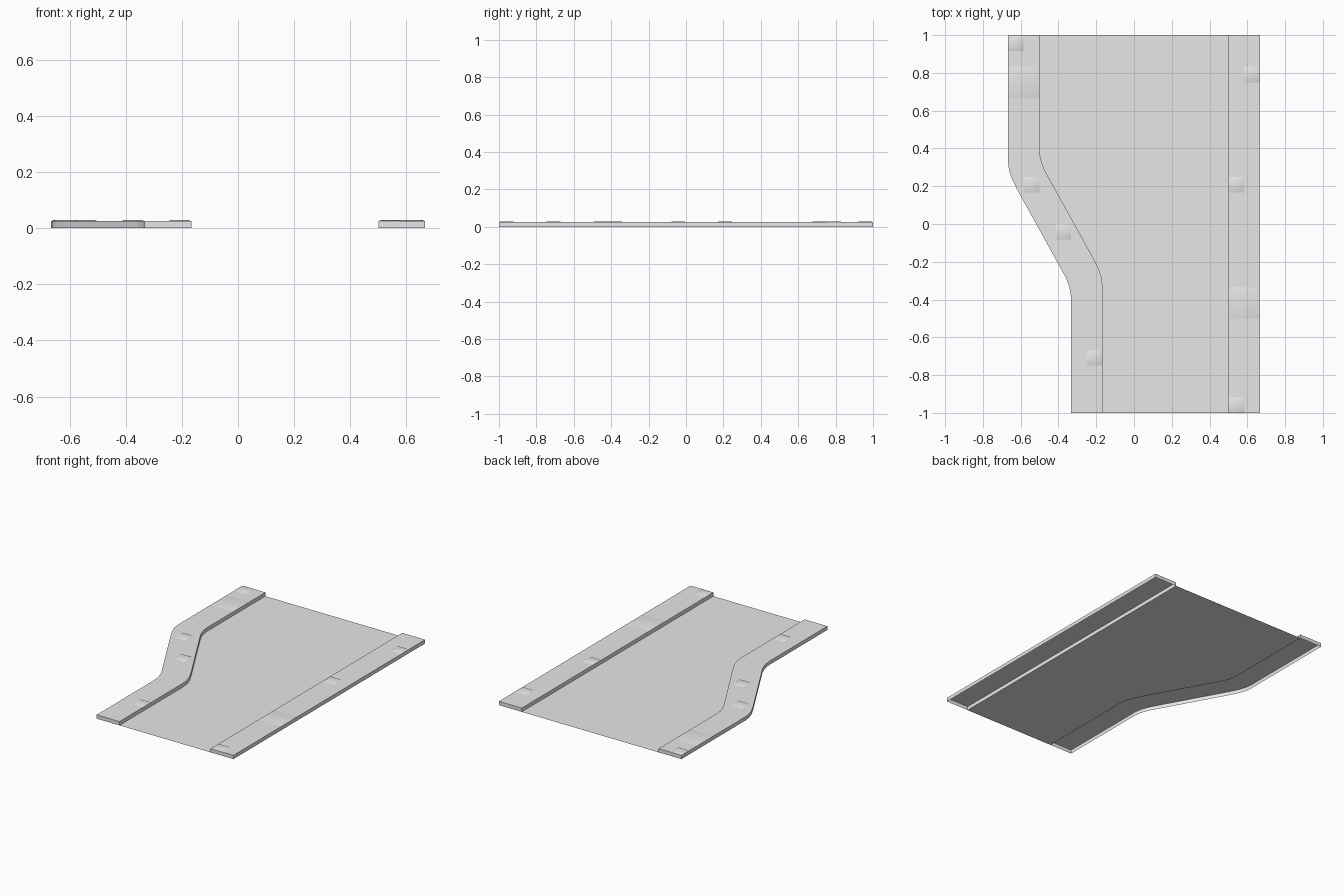
import bpy
import bmesh

cube = bpy.data.objects.get("Cube")
if cube:
    bpy.data.objects.remove(cube, do_unlink=True)

CURB = 0.025     # curb height
STONE = 0.0045   # rise of the loose paving stones
UNIT = 1 / 12    # paving module

grey = bpy.data.materials.new("plain_grey")
grey.use_nodes = True
grey.diffuse_color = (0.8, 0.8, 0.8, 1)
grey.node_tree.nodes["Principled BSDF"].inputs["Base Color"].default_value = (0.8, 0.8, 0.8, 1)


def finish(name, bm, smooth=False):
    mesh = bpy.data.meshes.new(name)
    for face in bm.faces:
        face.smooth = smooth
    bm.to_mesh(mesh)
    bm.free()
    mesh.materials.append(grey)
    obj = bpy.data.objects.new(name, mesh)
    bpy.context.collection.objects.link(obj)
    return obj


def ribbon(bm, left, right, z):
    """Upward-facing strip between two paths running from back to front."""
    a = [bm.verts.new((x, y, z)) for x, y in left]
    b = [bm.verts.new((x, y, z)) for x, y in right]
    for i in range(len(a) - 1):
        bm.faces.new((a[i], a[i + 1], b[i + 1], b[i]))
    return a, b


def curb(name, left, right):
    """Raised strip with side and end walls, open underneath."""
    bm = bmesh.new()
    a, b = ribbon(bm, left, right, CURB)
    rim = a + b[::-1]
    low = [bm.verts.new((v.co.x, v.co.y, 0)) for v in rim]
    for i in range(len(rim)):
        j = (i + 1) % len(rim)
        bm.faces.new((rim[j], rim[i], low[i], low[j]))
    return finish(name, bm)


def stone(name, x, y, size):
    """Slightly raised paving stone with softened sloping edges."""
    bm = bmesh.new()
    rings = []
    for inset, z in ((0, CURB), (size * 0.12, CURB + STONE)):
        lo, hi = inset, size - inset
        rings.append([bm.verts.new((x + u, y + v, z))
                      for u, v in ((lo, lo), (hi, lo), (hi, hi), (lo, hi))])
    base, top = rings
    bm.faces.new(top)
    for i in range(4):
        j = (i + 1) % 4
        bm.faces.new((base[i], base[j], top[j], top[i]))
    return finish(name, bm, smooth=True)


# Outer edge of the bending curb; the inner edge is its half-turn copy
outer = [(-0.667, 1), (-0.667, 0.333), (-0.662, 0.285), (-0.647, 0.24), (-0.62, 0.185),
         (-0.36, -0.285), (-0.347, -0.32), (-0.338, -0.35), (-0.333, -0.39), (-0.333, -1)]
inner = [(-0.8333 - x, -y) for x, y in reversed(outer)]

curb("bent_curb", outer, inner)
curb("straight_curb", [(0.5, 1), (0.5, -1)], [(0.667, 1), (0.667, -1)])

# Flat road between the curbs
bm = bmesh.new()
ribbon(bm, inner, [(0.5, y) for x, y in inner], 0)
finish("road", bm)

# Paving stones: column, row and size in paving modules
stones = [(-8, 11, 1), (-8, 8, 2), (-7, 2, 1), (-5, -1, 1), (-3, -9, 1),
          (7, 9, 1), (6, 2, 1), (6, -6, 2), (6, -12, 1)]
for n, (col, row, size) in enumerate(stones, 1):
    stone(f"paving_stone_{n}", col * UNIT, row * UNIT, size * UNIT)
